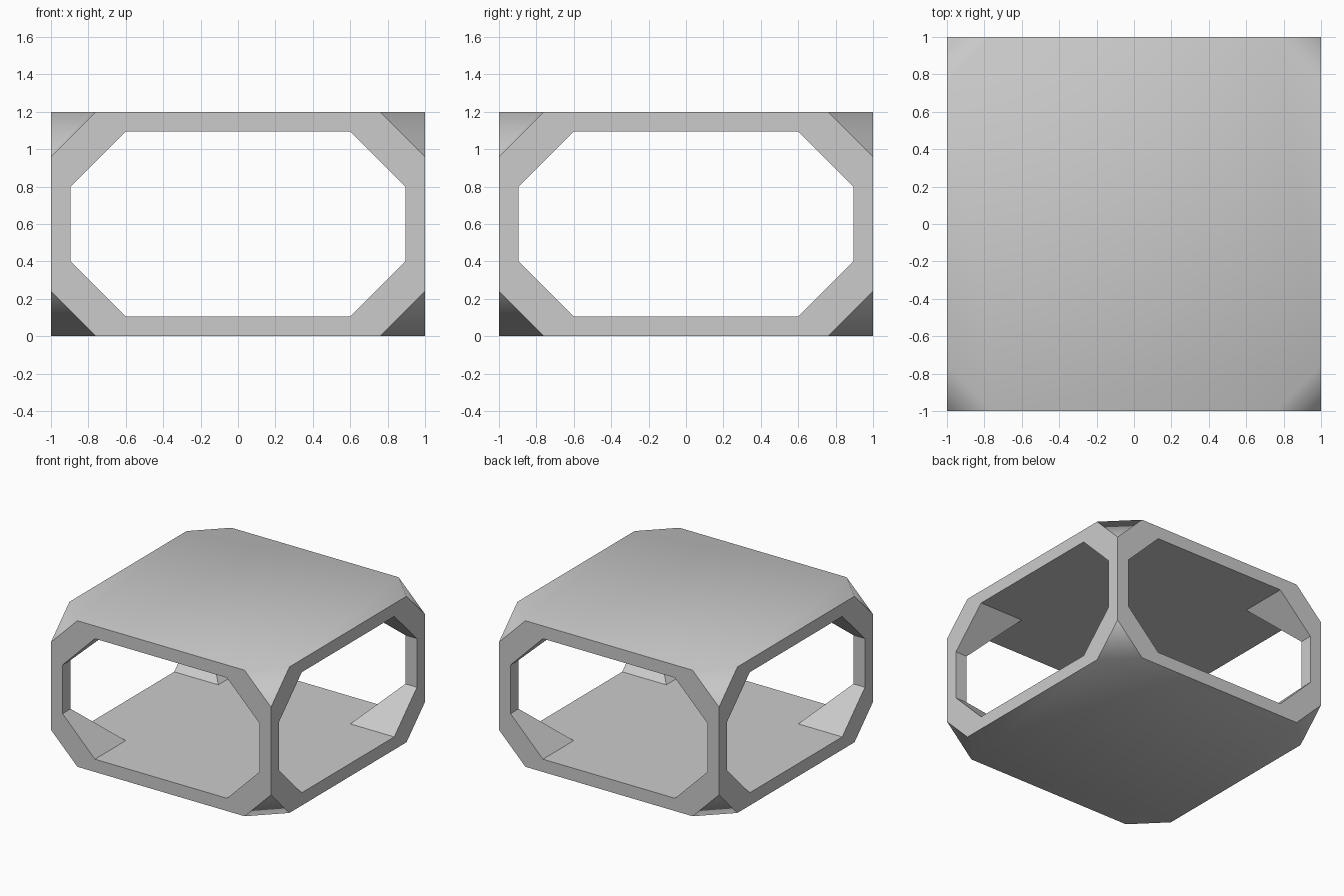
import bpy, bmesh
from mathutils import Vector

if "Cube" in bpy.data.objects:
    bpy.data.objects.remove(bpy.data.objects["Cube"])

H, WALL, CUT, INNER_CUT = 1.2, 0.105, 0.24, 0.295


def make_object(name, bm):
    bmesh.ops.recalc_face_normals(bm, faces=bm.faces)
    mesh = bpy.data.meshes.new(name)
    bm.to_mesh(mesh)
    bm.free()
    ob = bpy.data.objects.new(name, mesh)
    bpy.context.collection.objects.link(ob)
    return ob


def tunnel(name, along_x):
    # octagonal prism running right through the block
    w, b, t, c = 1 - WALL, WALL, H - WALL, INNER_CUT
    prof = [(w - c, b), (w, b + c), (w, t - c), (w - c, t),
            (c - w, t), (-w, t - c), (-w, b + c), (c - w, b)]
    bm = bmesh.new()
    vs = [bm.verts.new((-1.5, u, z) if along_x else (u, -1.5, z)) for u, z in prof]
    face = bm.faces.new(vs)
    ext = bmesh.ops.extrude_face_region(bm, geom=[face])
    moved = [v for v in ext["geom"] if isinstance(v, bmesh.types.BMVert)]
    bmesh.ops.translate(bm, verts=moved, vec=Vector((3, 0, 0) if along_x else (0, 3, 0)))
    ob = make_object(name, bm)
    ob.hide_render = True
    return ob


# block with truncated corners
bm = bmesh.new()
bmesh.ops.create_cube(bm, size=1)
for v in bm.verts:
    v.co = (v.co.x * 2, v.co.y * 2, (v.co.z + 0.5) * H)
bmesh.ops.bevel(bm, geom=bm.verts[:], offset=CUT, offset_type='OFFSET',
                segments=1, affect='VERTICES')
for_frame = make_object("open_frame", bm)

# openings through all four sides
cutters = [tunnel("tunnel_x", True), tunnel("tunnel_y", False)]
bpy.context.view_layer.objects.active = for_frame
for c in cutters:
    mod = for_frame.modifiers.new(c.name, 'BOOLEAN')
    mod.operation = 'DIFFERENCE'
    mod.solver = 'EXACT'
    mod.object = c
    bpy.ops.object.modifier_apply(modifier=mod.name)
for c in cutters:
    bpy.data.objects.remove(c)

# top and bottom blend smoothly into the corner cuts; all other edges stay sharp
me = for_frame.data
for p in me.polygons:
    p.use_smooth = True
for e in me.edges:
    m = (me.vertices[e.vertices[0]].co + me.vertices[e.vertices[1]].co) / 2
    on_cap = m.z < 0.001 or m.z > H - 0.001
    e.use_edge_sharp = not (on_cap and abs(m.x) < 0.98 and abs(m.y) < 0.98)
